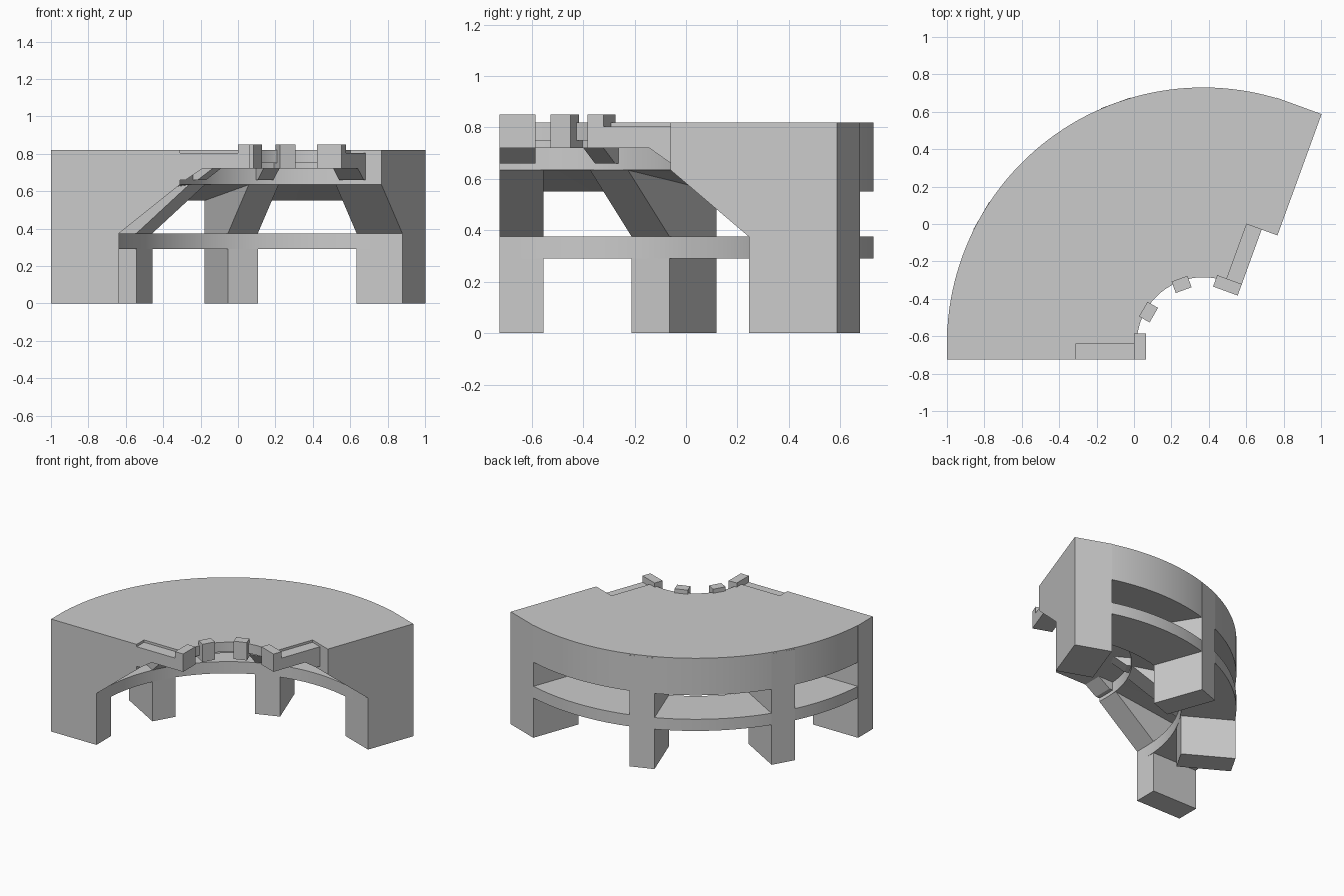
import bpy, bmesh
from math import radians, cos, sin

if "Cube" in bpy.data.objects:
    bpy.data.objects.remove(bpy.data.objects["Cube"])

CX, CY = 0.37, -0.64      # centre of the curved plan
R_IN, R_MID, R_OUT = 0.355, 0.68, 1.37


def place(r, n, ang):
    """Point at radial distance r, sideways offset n, along direction ang."""
    a = radians(ang)
    return CX + r * cos(a) + n * sin(a), CY + r * sin(a) - n * cos(a)


def finish(name, bm, smooth=False):
    bmesh.ops.recalc_face_normals(bm, faces=bm.faces)
    me = bpy.data.meshes.new(name)
    bm.to_mesh(me)
    bm.free()
    ob = bpy.data.objects.new(name, me)
    bpy.context.collection.objects.link(ob)
    if smooth:
        bpy.ops.object.select_all(action='DESELECT')
        ob.select_set(True)
        bpy.context.view_layer.objects.active = ob
        bpy.ops.object.shade_smooth_by_angle(angle=radians(30))
    return ob


def loft(name, rings, smooth=False):
    """Join matching closed rings of points and cap both ends."""
    bm = bmesh.new()
    rows = [[bm.verts.new(p) for p in ring] for ring in rings]
    for a, b in zip(rows, rows[1:]):
        for i in range(len(a)):
            j = (i + 1) % len(a)
            bm.faces.new((a[i], a[j], b[j], b[i]))
    bm.faces.new(rows[0])
    bm.faces.new(rows[-1])
    return finish(name, bm, smooth)


def swept(name, profile, a0=70, a1=180, steps=56):
    """Sweep an (r, z) profile round the centre."""
    angles = [a0 + (a1 - a0) * i / steps for i in range(steps + 1)]
    return loft(name, [[(*place(r, 0, a), z) for r, z in profile] for a in angles], True)


def plate(name, profile, ang, n0, n1):
    """Extrude an (r, z) profile sideways between offsets n0 and n1."""
    return loft(name, [[(*place(r, n, ang), z) for r, z in profile] for n in (n0, n1)])


def box(r0, r1, z0, z1):
    return [(r0, z0), (r1, z0), (r1, z1), (r0, z1)]


# Curved top with deep outer fascia and sloping underside
swept("top_slab", [(R_IN, 0.75), (0.40, 0.75), (0.40, 0.72), (R_MID, 0.72), (R_MID, 0.635),
                   (R_OUT, 0.55), (R_OUT, 0.82), (R_IN, 0.82)])

# Curved shelf between the legs
swept("shelf_ring", box(1.005, R_OUT, 0.29, 0.375))


def leg_profile(top):
    return [(1.005, 0), (R_OUT, 0), (R_OUT, top), (R_MID, top), (R_MID, 0.635), (1.005, 0.375)]


def beam_profile(top):
    return [(0.36, 0.72), (0.56, 0.72), (0.65, 0.66), (0.70, 0.66), (0.70, top), (0.36, top)]


# Legs: angle, leg side offsets, beam and post side offsets, heights
# The two end legs carry wider posts set towards the open side
legs = [
    ("left_end", 180, -0.085, 0.085, -0.055, 0.085, 0.82, 0.803),
    ("left_middle", 150, -0.085, 0.085, -0.045, 0.045, 0.81, 0.81),
    ("right_middle", 110, -0.085, 0.085, -0.045, 0.045, 0.81, 0.81),
    ("right_end", 70, -0.085, 0.175, -0.055, 0.085, 0.82, 0.803),
]
for name, ang, l0, l1, b0, b1, top, beam_top in legs:
    # The leg directions on the right side share the same outward sign
    s = -1 if ang == 180 else 1
    lo, hi = sorted((s * l0, s * l1))
    plate(name + "_leg", leg_profile(top), ang, lo, hi)
    lo, hi = sorted((s * b0, s * b1))
    plate(name + "_beam", beam_profile(beam_top), ang, lo, hi)
    plate(name + "_post", box(0.305, 0.37, 0.72, 0.85), ang, lo, hi)
